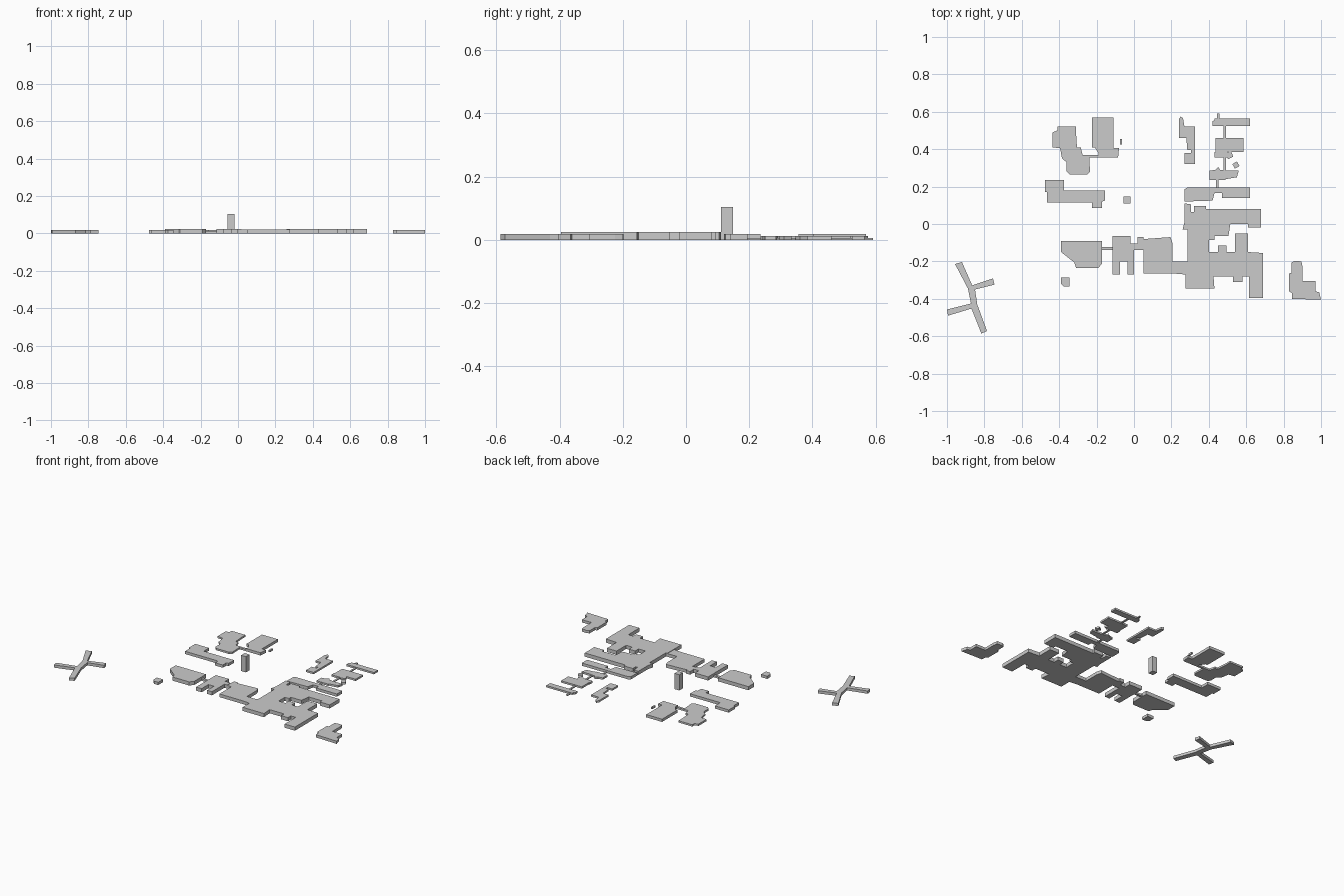
import bpy, bmesh, math

LOW, MID, TALL = 0.012, 0.018, 0.024


def block(name, pts, h):
    """Extrude a footprint outline straight up from the ground."""
    bm = bmesh.new()
    face = bm.faces.new([bm.verts.new((x, y, 0)) for x, y in pts])
    ext = bmesh.ops.extrude_face_region(bm, geom=[face], use_keep_orig=True)
    for v in ext["geom"]:
        if isinstance(v, bmesh.types.BMVert):
            v.co.z = h
    bmesh.ops.recalc_face_normals(bm, faces=bm.faces)
    me = bpy.data.meshes.new(name)
    bm.to_mesh(me)
    bm.free()
    ob = bpy.data.objects.new(name, me)
    bpy.context.collection.objects.link(ob)
    return ob


def rect(name, x0, x1, y0, y1, h):
    return block(name, [(x0, y0), (x1, y0), (x1, y1), (x0, y1)], h)


def turned_square(name, x, y, size, deg, h):
    r = size / math.sqrt(2)
    return block(name, [(x + r * math.cos(math.radians(deg + a)),
                         y + r * math.sin(math.radians(deg + a)))
                        for a in (45, 135, 225, 315)], h)


# Four-armed building, far south-west
block("four_arm_building", [
    (-.957, -.214), (-.92, -.203), (-.865, -.328), (-.754, -.291), (-.746, -.324),
    (-.85, -.35), (-.838, -.43), (-.786, -.572), (-.816, -.586), (-.869, -.452),
    (-.994, -.49), (-1, -.457), (-.872, -.425), (-.888, -.345)], MID)

# L-shaped building, south-east
block("southeast_building", [
    (.843, -.205), (.86, -.197), (.895, -.2), (.9, -.225), (.9, -.305), (.97, -.305),
    (.97, -.36), (.99, -.365), (1, -.405), (.845, -.4), (.845, -.37), (.83, -.36),
    (.83, -.265), (.843, -.26)], MID)

# North-west group
block("northwest_hall", [
    (-.41, .52), (-.31, .52), (-.31, .49), (-.305, .41), (-.285, .41), (-.275, .37),
    (-.24, .37), (-.235, .28), (-.25, .265), (-.345, .265), (-.36, .28), (-.36, .33),
    (-.385, .35), (-.395, .405), (-.435, .41), (-.435, .49), (-.41, .50)], LOW)
rect("northwest_link", -.24, -.19, .355, .37, LOW)
block("north_square_hall", [
    (-.225, .57), (-.11, .57), (-.11, .405), (-.08, .405), (-.085, .355), (-.19, .355),
    (-.19, .38), (-.21, .41), (-.225, .41)], MID)
rect("north_kiosk", -.075, -.065, .425, .455, LOW)

# West building and tower
block("west_building", [
    (-.475, .235), (-.375, .235), (-.375, .18), (-.155, .18), (-.155, .125), (-.17, .12),
    (-.17, .085), (-.225, .085), (-.225, .115), (-.465, .115), (-.465, .17),
    (-.475, .17)], MID)
rect("tower", -.055, -.02, .11, .148, .103)

# North building with angled wing
block("north_building", [
    (.24, .56), (.25, .575), (.262, .565), (.27, .52), (.325, .52), (.325, .32), (.27, .32),
    (.27, .38), (.305, .38), (.305, .395), (.285, .395), (.28, .46), (.24, .46)], LOW)

# North-east pavilions joined by walkways
block("pavilion_1", [
    (.42, .525), (.62, .525), (.62, .565), (.43, .565), (.43, .555), (.42, .55)], LOW)
rect("pavilion_2", .435, .585, .385, .46, LOW)
rect("pavilion_3", .43, .5, .355, .385, LOW)
block("pavilion_4", [
    (.405, .235), (.49, .235), (.49, .24), (.55, .25), (.56, .285), (.5, .285),
    (.46, .29), (.45, .305), (.435, .29), (.405, .285)], LOW)
turned_square("annex_1", .51, .368, .032, 25, LOW)
turned_square("annex_2", .545, .315, .028, 30, LOW)
for i, (x, y0, y1) in enumerate([(.45, .565, .592), (.485, .46, .525),
                                 (.485, .285, .355), (.445, .195, .235)]):
    rect(f"walkway_{i + 1}", x - .006, x + .006, y0, y1, .006)
block("long_pavilion", [
    (.27, .12), (.42, .125), (.43, .165), (.47, .165), (.47, .14), (.62, .14),
    (.62, .195), (.285, .195), (.27, .185)], MID)

# Large eastern complex
block("east_complex", [
    (.27, .11), (.305, .105), (.305, .065), (.32, .065), (.32, .095), (.385, .095),
    (.385, .08), (.68, .08), (.68, -.02), (.61, -.02), (.61, 0), (.515, 0), (.505, -.065),
    (.43, -.065), (.43, -.085), (.40, -.085), (.40, -.15), (.45, -.15), (.45, -.115),
    (.495, -.115), (.495, -.15), (.54, -.15), (.54, -.05), (.61, -.05), (.61, -.15),
    (.69, -.155), (.69, -.395), (.615, -.395), (.615, -.28), (.58, -.28), (.58, -.31),
    (.53, -.31), (.53, -.28), (.425, -.28), (.43, -.345), (.275, -.345), (.275, -.2),
    (.285, -.2), (.285, -.03), (.26, -.03), (.27, .01)], TALL)

# Middle block and connectors
block("middle_block", [
    (.06, -.08), (.195, -.07), (.205, -.1), (.205, -.2), (.275, -.2), (.275, -.27),
    (.215, -.265), (.05, -.265), (.05, -.14), (.02, -.14), (.02, -.07), (.05, -.07),
    (.05, -.08)], .021)
block("west_cluster", [
    (-.115, -.065), (-.02, -.065), (-.02, -.105), (.02, -.105), (.02, -.14), (0, -.14),
    (0, -.27), (-.035, -.27), (-.035, -.2), (-.075, -.2), (-.075, -.27), (-.115, -.27)], TALL)
rect("cluster_link", -.17, -.115, -.138, -.122, LOW)
block("southwest_hall", [
    (-.39, -.09), (-.17, -.09), (-.17, -.21), (-.19, -.235), (-.31, -.235), (-.32, -.205),
    (-.39, -.15)], TALL)
block("small_hut", [
    (-.39, -.285), (-.345, -.285), (-.345, -.335), (-.375, -.335), (-.39, -.32)], MID)
